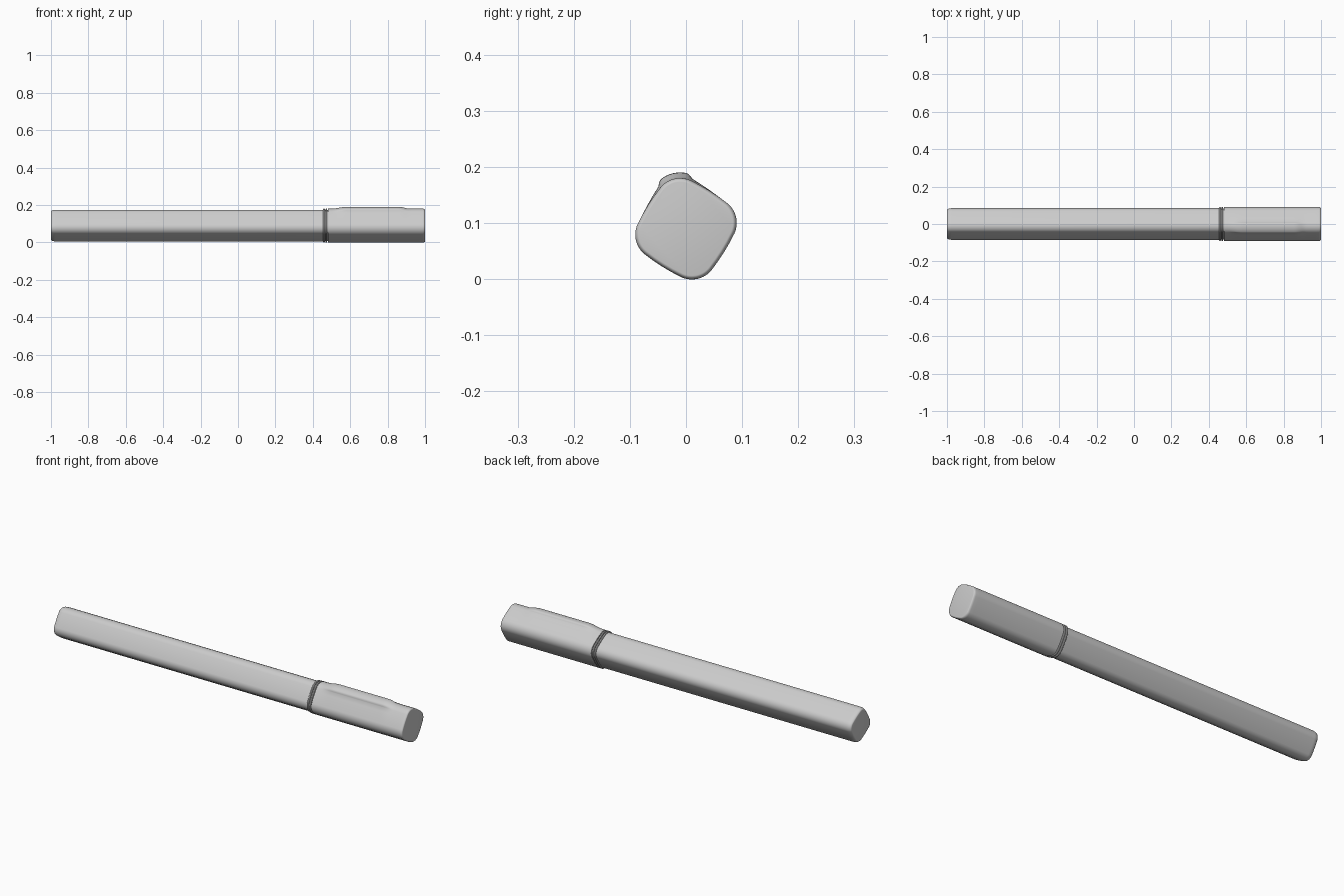
import bpy, bmesh, math

cube = bpy.data.objects.get("Cube")
if cube:
    bpy.data.objects.remove(cube, do_unlink=True)

CENTRE_Z = 0.09
TILT = 13          # turn of the squarish section, in degrees

grey = bpy.data.materials.new("light grey plastic")
grey.use_nodes = True
colour = (0.6, 0.6, 0.6, 1)
grey.diffuse_color = colour
grey.node_tree.nodes["Principled BSDF"].inputs["Base Color"].default_value = colour


def section():
    """Soft square: tight arcs at the corners, wide arcs along the sides."""
    y = z = 0.0
    points = []
    for i in range(120):
        normal = 3 * i + 1.5
        from_corner = abs((normal + 45) % 90 - 45)
        radius = 0.045 if from_corner < 39 else 0.36
        a = math.radians(normal + TILT)
        y -= math.sin(a) * radius * math.radians(3)
        z += math.cos(a) * radius * math.radians(3)
        points.append((y, z, 3 * i + 3 + TILT))
    my = sum(p[0] for p in points) / len(points)
    mz = sum(p[1] for p in points) / len(points)
    return [(py - my, pz - mz, n) for py, pz, n in points]


def smooth(a, b, x):
    t = min(1, max(0, (x - a) / (b - a)))
    return t * t * (3 - 2 * t)


def ridge(x, normal):
    """Raised grip along the top corner of the cap."""
    along = smooth(0.5, 0.58, x) * (1 - smooth(0.86, 0.92, x))
    across = 1 - smooth(24, 50, abs(normal - 103))
    return 0.01 * along * across


def loft(name, stations, raised=False):
    """Sweep the section along x; stations are (x, inset)."""
    bm = bmesh.new()
    rings = []
    for x, inset in stations:
        ring = []
        for y, z, normal in SECTION:
            a = math.radians(normal)
            out = (ridge(x, normal) if raised else 0) - inset
            ring.append(bm.verts.new((x, y + out * math.cos(a),
                                      max(0, CENTRE_Z + z + out * math.sin(a)))))
        rings.append(ring)
    for r0, r1 in zip(rings, rings[1:]):
        for i in range(len(r0)):
            j = (i + 1) % len(r0)
            bm.faces.new((r0[i], r0[j], r1[j], r1[i]))
    bm.faces.new(rings[0][::-1])
    bm.faces.new(rings[-1])
    bmesh.ops.recalc_face_normals(bm, faces=bm.faces)
    mesh = bpy.data.meshes.new(name)
    bm.to_mesh(mesh)
    bm.free()
    mesh.materials.append(grey)
    obj = bpy.data.objects.new(name, mesh)
    bpy.context.collection.objects.link(obj)
    bpy.ops.object.select_all(action="DESELECT")
    obj.select_set(True)
    bpy.context.view_layer.objects.active = obj
    bpy.ops.object.shade_smooth_by_angle(angle=math.radians(32))
    return obj


def rounded(x, inset, length, depth, direction):
    """Quarter-round profile from an end face to the full section."""
    return [(x + direction * length * (1 - math.cos(t * math.pi / 12)),
             inset + depth * (1 - math.sin(t * math.pi / 12))) for t in range(7)]


SECTION = section()

# Long barrel with a rounded tail
loft("barrel", rounded(-1, 0.006, 0.025, 0.01, 1) + [(0.455, 0.006)])

# Core seen in the seam grooves, and the thin collars around it
loft("seam_core", [(0.45, 0.008), (0.49, 0.008)])
for i in range(2):
    x = 0.455 + i * 0.0125
    loft(f"collar_{i + 1}", [(x, 0.002), (x + 0.002, 0), (x + 0.007, 0), (x + 0.009, 0.002)])

# Cap with the raised ridge and the flat underside
cap = [(0.48, 0.002), (0.483, 0)]
cap += [(0.5 + 0.01 * i, 0) for i in range(48)]
cap += rounded(1, 0, 0.012, 0.007, -1)[::-1]
loft("cap", cap, raised=True)
